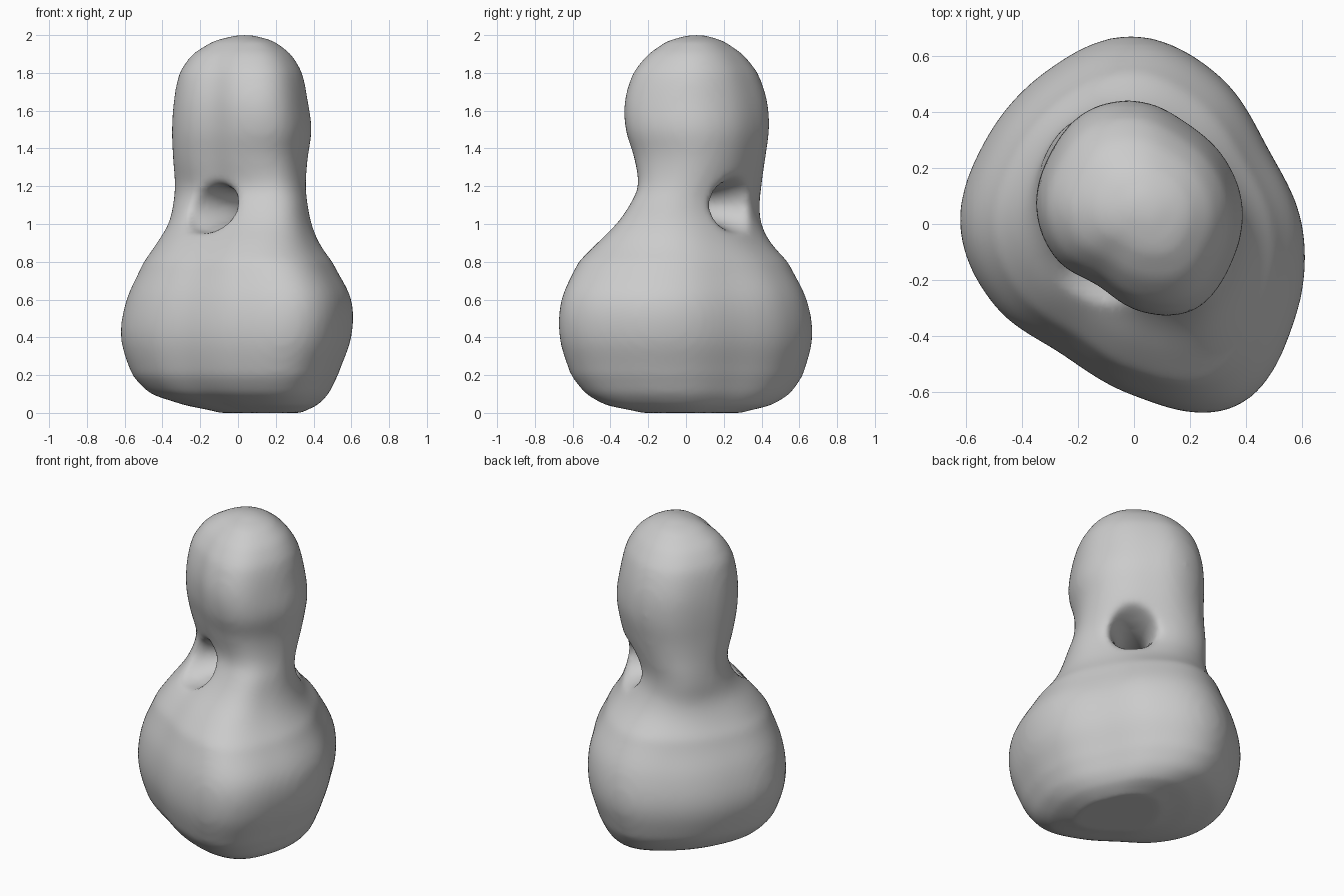
import bpy, bmesh, math
from mathutils import Vector, Matrix

if "Cube" in bpy.data.objects:
    bpy.data.objects.remove(bpy.data.objects["Cube"])

# Plan outlines as radii every 30 degrees, counter-clockwise from +x
BODY = [.61, .56, .62, .675, .63, .61, .62, .57, .52, .60, .74, .67]
HEAD = [.37, .35, .34, .37, .385, .37, .37, .345, .30, .35, .40, .38]

# Silhouette rows: z, x min, x max, y min, y max
ROWS = [
    (0.00, -.10, .34, -.24, .30), (0.04, -.28, .42, -.42, .45),
    (0.10, -.46, .48, -.53, .55), (0.20, -.56, .53, -.61, .62),
    (0.40, -.62, .60, -.67, .67), (0.60, -.59, .60, -.66, .64),
    (0.80, -.50, .50, -.57, .54), (0.90, -.43, .43, -.47, .45),
    (1.00, -.37, .39, -.37, .40), (1.10, -.345, .37, -.30, .39),
    (1.20, -.335, .36, -.255, .40), (1.35, -.345, .37, -.275, .42),
    (1.50, -.35, .39, -.32, .44), (1.65, -.34, .37, -.325, .43),
    (1.80, -.31, .34, -.28, .38), (1.90, -.24, .28, -.20, .30),
    (1.97, -.13, .19, -.10, .20), (2.00, -.02, .09, 0.0, .11),
]
SEG, SUB = 72, 5
TUNNEL = Vector((.38, .46, 0)).normalized()


def spline(a, b, c, d, t):
    return .5 * (2*b + (c - a)*t + (2*a - 5*b + 4*c - d)*t*t + (3*b - a - 3*c + d)*t**3)


def radius(table, k):
    f = k / SEG * 12
    i = int(f)
    return spline(*[table[(i + j) % 12] for j in (-1, 0, 1, 2)], f - i)


def ring(row):
    """Cross-section blended from body to head, pinched at the neck, fitted to the row."""
    z, x0, x1, y0, y1 = row
    t = min(1, max(0, (z - .65) / .45))
    t = t * t * (3 - 2*t)
    pinch = .22 * math.exp(-((z - 1.12) / .17)**2)
    pts = []
    for k in range(SEG):
        a = 2 * math.pi * k / SEG
        r = radius(BODY, k) / .65 * (1 - t) + radius(HEAD, k) / .37 * t
        p = Vector((r * math.cos(a), r * math.sin(a), 0))
        pts.append(p - TUNNEL * p.dot(TUNNEL) * pinch)
    xs, ys = [p.x for p in pts], [p.y for p in pts]
    ax, bx, ay, by = min(xs), max(xs), min(ys), max(ys)
    return [(x0 + (p.x - ax) / (bx - ax) * (x1 - x0),
             y0 + (p.y - ay) / (by - ay) * (y1 - y0), z) for p in pts]


def loft(name, rings):
    bm = bmesh.new()
    vs = [[bm.verts.new(p) for p in r] for r in rings]
    n = len(vs[0])
    for a, b in zip(vs, vs[1:]):
        for k in range(n):
            bm.faces.new((a[k], a[(k+1) % n], b[(k+1) % n], b[k]))
    bm.faces.new(vs[0][::-1])
    bm.faces.new(vs[-1])
    bmesh.ops.recalc_face_normals(bm, faces=bm.faces)
    me = bpy.data.meshes.new(name)
    bm.to_mesh(me)
    bm.free()
    ob = bpy.data.objects.new(name, me)
    bpy.context.collection.objects.link(ob)
    return ob


# Bulbous body and rounded head in one skin
rows = []
last = len(ROWS) - 1
for i in range(last):
    q = [ROWS[min(last, max(0, i + j))] for j in (-1, 0, 1, 2)]
    for s in range(SUB):
        rows.append([spline(*c, s / SUB) for c in zip(*q)])
        rows[-1][0] = ROWS[i][0] + (ROWS[i+1][0] - ROWS[i][0]) * s / SUB
rows.append(ROWS[-1])
body = loft("lumpy_body", [ring(r) for r in rows])

# Flared hole through the neck
rings = []
for i in range(-12, 13):
    s = i / 24
    r = min(.15, .08 + .8 * s * s)
    rings.append([(1.1 * r * math.cos(a), r * math.sin(a), s)
                  for a in [2 * math.pi * k / 32 for k in range(32)]])
cutter = loft("neck_hole_cutter", rings)
side = Vector((0, 0, 1)).cross(TUNNEL)
rot = Matrix((side, Vector((0, 0, 1)), TUNNEL)).transposed().to_4x4()
cutter.matrix_world = Matrix.Translation((.04, .03, 1.1)) @ rot
# the frame above is left-handed in places, so keep outward normals
if rot.determinant() < 0:
    cutter.data.flip_normals()
cutter.hide_render = True
cutter.hide_set(True)
cutter.display_type = 'WIRE'

cut = body.modifiers.new("hole", 'BOOLEAN')
cut.operation = 'DIFFERENCE'
cut.solver = 'EXACT'
cut.object = cutter

# Melt the edges into one soft surface
melt = body.modifiers.new("melt", 'REMESH')
melt.mode = 'VOXEL'
melt.voxel_size = .022
melt.use_smooth_shade = True
soft = body.modifiers.new("soften", 'SMOOTH')
soft.factor = .5
soft.iterations = 10
